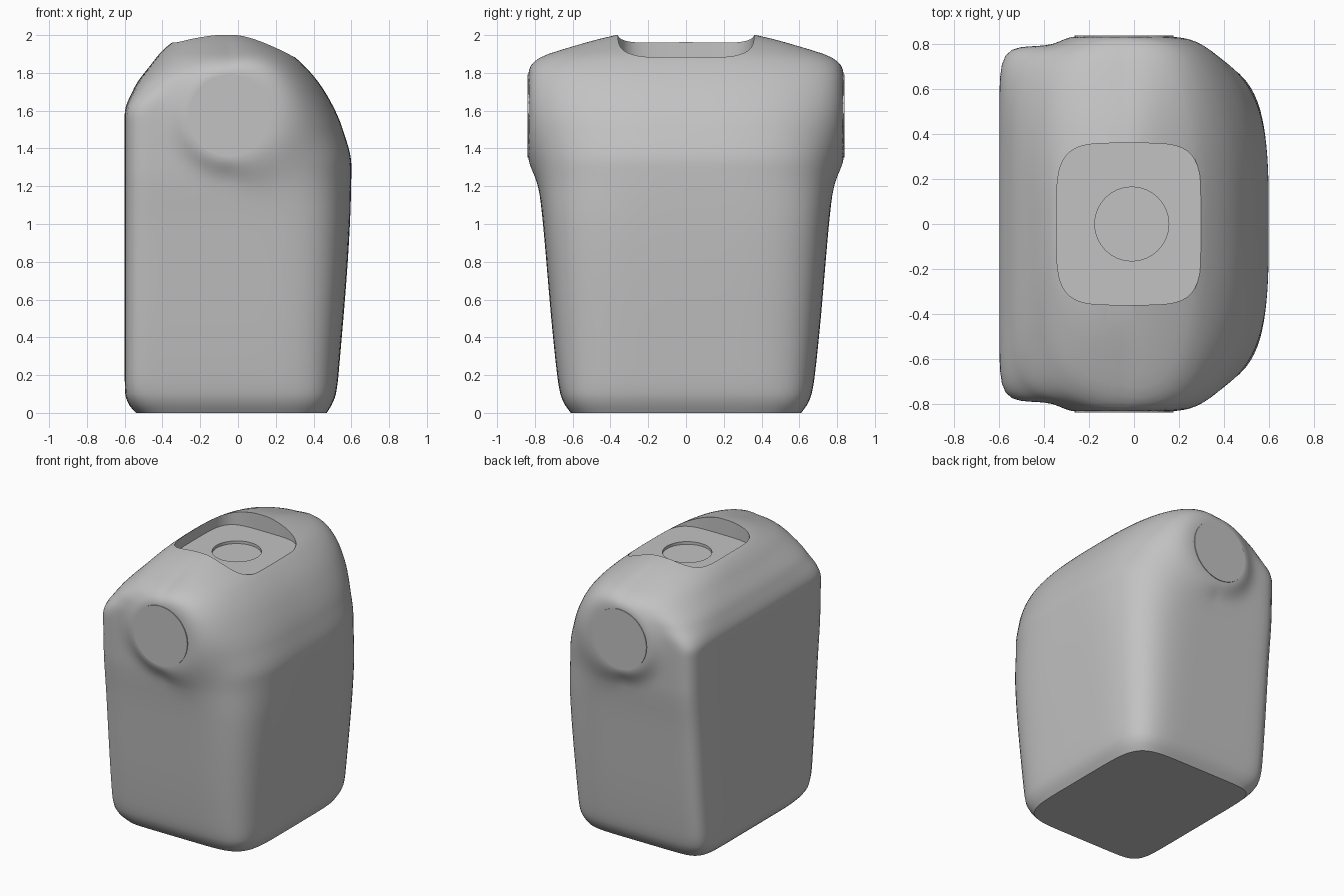
import bpy, bmesh, math
from mathutils import Matrix

cube = bpy.data.objects.get("Cube")
if cube:
    bpy.data.objects.remove(cube)

grey = bpy.data.materials.new("mid_grey")
grey.use_nodes = True
colour = (0.54, 0.54, 0.54, 1)
grey.diffuse_color = colour
grey.node_tree.nodes["Principled BSDF"].inputs["Base Color"].default_value = colour

CENTRE_X = -0.05
BOSS_X, BOSS_Z, BOSS_R = -0.045, 1.572, 0.22

# Height profiles: (z, value)
BACK = [(0, -.54), (.04, -.575), (.1, -.597), (.2, -.6), (1.58, -.6), (1.72, -.55),
        (1.83, -.472), (1.96, -.35), (2.02, -.18)]
FRONT = [(0, .47), (.05, .5), (.1, .518), (.2, .532), (1.31, .6), (1.5, .555),
         (1.7, .46), (1.88, .305), (1.96, .17), (2.02, .03)]
HALF_WIDTH = [(0, .61), (.05, .645), (.1, .665), (.2, .682), (1, .757), (1.3, .785),
              (1.75, .795), (1.82, .785), (1.87, .745), (1.93, .61), (2, .37), (2.02, .2)]
BACK_SQUARENESS = [(0, 9), (.2, 13), (1.55, 13), (1.72, 6), (1.86, 3.2), (2.02, 2.3)]
FRONT_SQUARENESS = [(0, 6), (.2, 5.2), (1, 4.2), (1.25, 3.6), (1.6, 3.3), (1.8, 3), (2.02, 2.3)]


def sample(profile, z):
    """Smooth interpolation without overshoot."""
    n = len(profile)
    slope = [(profile[i + 1][1] - profile[i][1]) / (profile[i + 1][0] - profile[i][0])
             for i in range(n - 1)]

    def tangent(i):
        if i == 0 or i == n - 1:
            return slope[min(i, n - 2)]
        a, b = slope[i - 1], slope[i]
        return 2 * a * b / (a + b) if a * b > 0 else 0

    i = next((k for k in range(n - 1) if z <= profile[k + 1][0]), n - 2)
    h = profile[i + 1][0] - profile[i][0]
    t = (z - profile[i][0]) / h
    return (profile[i][1] * (1 + 2 * t) * (1 - t) ** 2 + profile[i + 1][1] * t * t * (3 - 2 * t)
            + h * tangent(i) * t * (1 - t) ** 2 + h * tangent(i + 1) * t * t * (t - 1))


def rounded_point(angle, power):
    c, s = math.cos(angle), math.sin(angle)
    r = (abs(c) ** power + abs(s) ** power) ** (-1 / power)
    return c * r, s * r


def body_ring(z, count=144):
    ring = []
    for k in range(count):
        angle = math.tau * k / count
        is_front = math.cos(angle) > 0
        u, v = rounded_point(angle, sample(FRONT_SQUARENESS if is_front else BACK_SQUARENESS, z))
        reach = sample(FRONT, z) - CENTRE_X if is_front else CENTRE_X - sample(BACK, z)
        x, y = CENTRE_X + u * reach, v * sample(HALF_WIDTH, z)
        # Swell the wall out to meet the round boss, more gently towards +x
        far = math.hypot(x - BOSS_X, z - BOSS_Z)
        spread = .08 + .12 * max(0, x - BOSS_X) / max(far, BOSS_R)
        pull = math.exp(-(max(0, far - BOSS_R) / spread) ** 2) * v * v
        y += (math.copysign(.834, v) - y) * pull
        ring.append((x, y, z))
    return ring


def loft(name, rings):
    bm = bmesh.new()
    loops = [[bm.verts.new(p) for p in ring] for ring in rings]
    count = len(loops[0])
    for low, high in zip(loops, loops[1:]):
        for k in range(count):
            j = (k + 1) % count
            bm.faces.new((low[k], low[j], high[j], high[k]))
    bm.faces.new(loops[0][::-1])
    bm.faces.new(loops[-1])
    return finish(name, bm)


def finish(name, bm):
    mesh = bpy.data.meshes.new(name)
    bm.to_mesh(mesh)
    bm.free()
    mesh.materials.append(grey)
    obj = bpy.data.objects.new(name, mesh)
    bpy.context.collection.objects.link(obj)
    return obj


def select(obj):
    bpy.ops.object.select_all(action="DESELECT")
    obj.select_set(True)
    bpy.context.view_layer.objects.active = obj


def cut(obj, cutter):
    mod = obj.modifiers.new("cut", "BOOLEAN")
    mod.operation, mod.solver, mod.object = "DIFFERENCE", "EXACT", cutter
    select(obj)
    bpy.ops.object.modifier_apply(modifier=mod.name)
    bpy.data.objects.remove(cutter)


def prism(name, x, half_x, half_y, power, low, high, count):
    outline = [rounded_point(math.tau * k / count, power) for k in range(count)]
    return loft(name, [[(x + u * half_x, v * half_y, z) for u, v in outline]
                       for z in (low, high)])


# Body shell, with finer rings at the base and the domed top
heights = [0, .02, .04, .06, .08, .1, .13, .16, .2] + [.2 + .05 * k for k in range(1, 21)]
heights += [1.2 + .02 * k for k in range(1, 42)]
body = loft("body", [body_ring(z) for z in heights])

# Square recess in the top, with a shallow round socket in its floor
cut(body, prism("recess_cutter", -.022, .323, .36, 4.5, 1.885, 2.3, 96))
cut(body, prism("socket_cutter", -.01, .165, .165, 2, 1.865, 2.3, 32))
select(body)
bpy.ops.object.shade_smooth_by_angle(angle=math.radians(35))

# Flat round boss on each side
for name, side in (("right_boss", -1), ("left_boss", 1)):
    bm = bmesh.new()
    place = Matrix.Translation((BOSS_X, side * .789, BOSS_Z)) @ Matrix.Rotation(math.pi / 2, 4, "X")
    bmesh.ops.create_cone(bm, cap_ends=True, segments=40, radius1=BOSS_R, radius2=BOSS_R,
                          depth=.1, matrix=place)
    boss = finish(name, bm)
    select(boss)
    bpy.ops.object.shade_smooth_by_angle(angle=math.radians(35))
